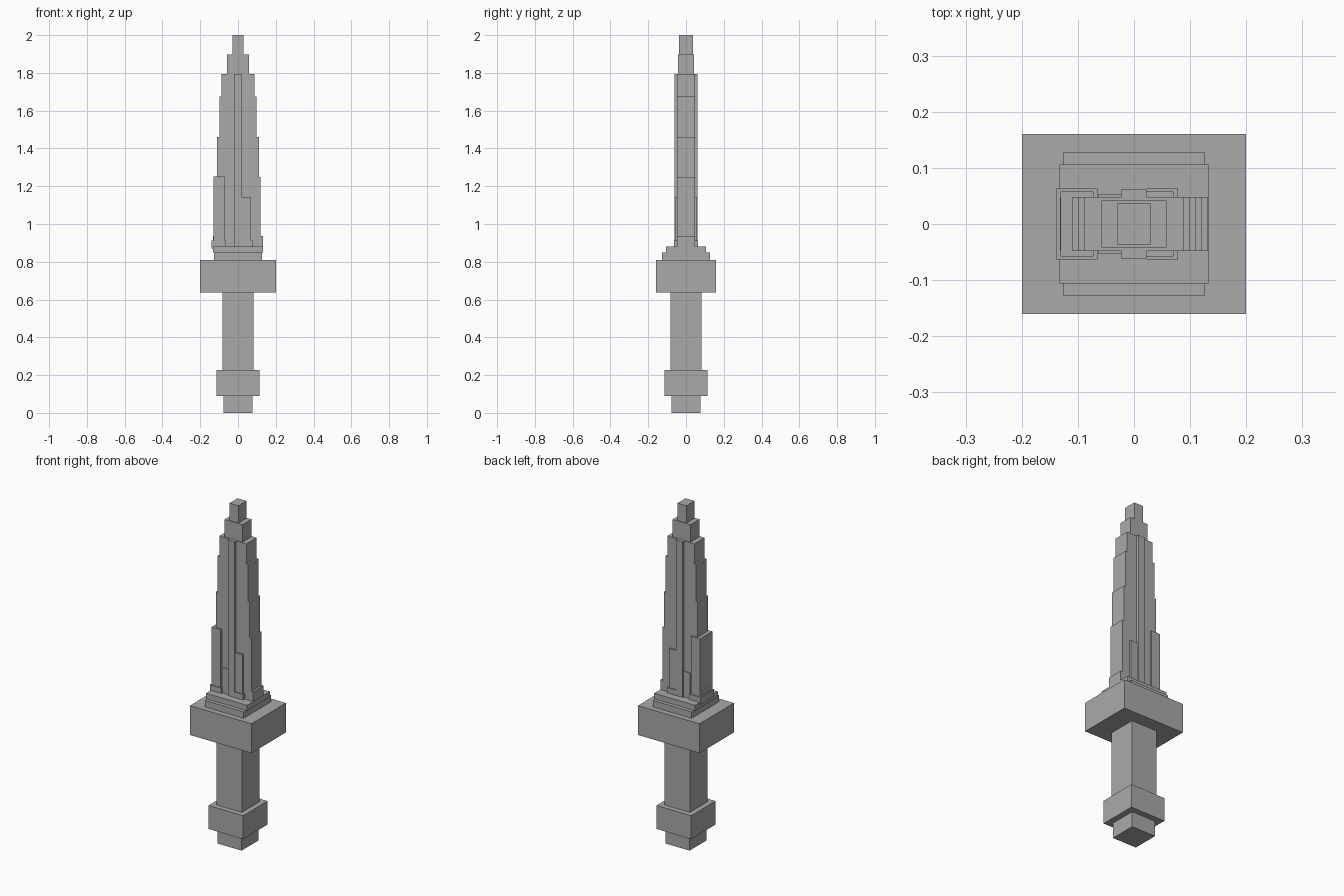
import bpy
import bmesh
from mathutils import Matrix, Vector

if "Cube" in bpy.data.objects:
    bpy.data.objects.remove(bpy.data.objects["Cube"])

grey = bpy.data.materials.new("plain grey")
grey.diffuse_color = (0.4, 0.4, 0.4, 1)
grey.use_nodes = True
grey.node_tree.nodes["Principled BSDF"].inputs["Base Color"].default_value = grey.diffuse_color


def box(name, x0, x1, half_y, z0, z1):
    """Box between x0 and x1, symmetric front to back."""
    bm = bmesh.new()
    centre = Vector(((x0 + x1) / 2, 0, (z0 + z1) / 2))
    size = Vector((x1 - x0, 2 * half_y, z1 - z0))
    bmesh.ops.create_cube(bm, size=1, matrix=Matrix.Translation(centre) @ Matrix.Diagonal(size.to_4d()))
    mesh = bpy.data.meshes.new(name)
    bm.to_mesh(mesh)
    bm.free()
    mesh.materials.append(grey)
    obj = bpy.data.objects.new(name, mesh)
    bpy.context.collection.objects.link(obj)


# Handle, guard and stepped collar: name, half x, half y, bottom, top
for name, hx, hy, z0, z1 in [
    ("pommel_cap", 0.078, 0.078, 0.0, 0.09),
    ("pommel", 0.113, 0.113, 0.09, 0.228),
    ("grip", 0.083, 0.083, 0.228, 0.637),
    ("guard", 0.2, 0.16, 0.637, 0.81),
    ("collar_lower", 0.126, 0.128, 0.81, 0.848),
    ("collar_upper", 0.133, 0.106, 0.848, 0.88),
]:
    box(name, -hx, hx, hy, z0, z1)

# Blade steps, stacked and narrowing upward: half x, half y, top
z = 0.88
for i, (hx, hy, top) in enumerate([
    (0.132, 0.048, 0.937), (0.12, 0.048, 1.25), (0.11, 0.048, 1.46),
    (0.099, 0.048, 1.675), (0.088, 0.048, 1.795),
    (0.058, 0.042, 1.898), (0.029, 0.037, 2.0),
]):
    box(f"blade_step_{i + 1}", -hx, hx, hy, z, top)
    z = top

# Raised plates running through the blade, showing on front and back
box("centre_ridge", -0.022, 0.022, 0.062, 0.88, 1.795)
box("left_plate", -0.131, -0.072, 0.058, 0.91, 1.252)
box("left_plate_base", -0.139, -0.065, 0.063, 0.87, 0.912)
box("inner_left_plate", -0.064, -0.022, 0.053, 0.88, 1.03)
box("right_plate", 0.022, 0.07, 0.058, 0.88, 1.142)
box("right_plate_base", 0.022, 0.078, 0.063, 0.87, 0.912)
